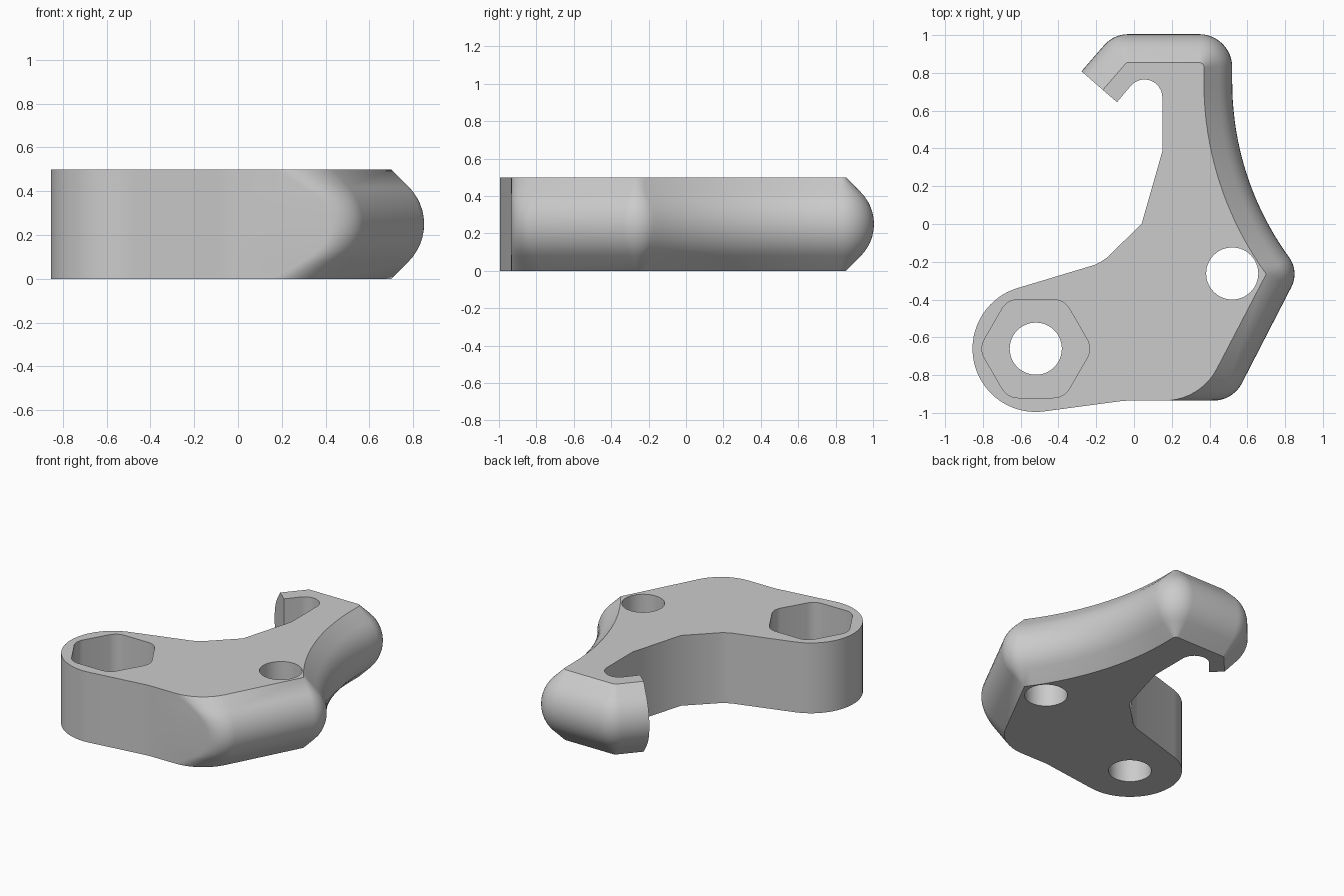
import bpy, bmesh
from math import sin, cos, radians, pi

HEIGHT, ROUND = 0.5, 0.15

if "Cube" in bpy.data.objects:
    bpy.data.objects.remove(bpy.data.objects["Cube"])

grey = bpy.data.materials.new("plain grey")
grey.use_nodes = True
grey.diffuse_color = (0.6, 0.6, 0.6, 1)
grey.node_tree.nodes["Principled BSDF"].inputs["Base Color"].default_value = (0.6, 0.6, 0.6, 1)


def arc(cx, cy, r, start, end, n):
    """Points along an arc, angles in degrees."""
    angles = [radians(start + (end - start) * i / n) for i in range(n + 1)]
    return [(cx + r * cos(a), cy + r * sin(a)) for a in angles]


def loft(name, loops):
    """Solid skinned through closed loops of equal length, bottom to top."""
    bm = bmesh.new()
    rings = [[bm.verts.new(p) for p in loop] for loop in loops]
    n = len(rings[0])
    for low, high in zip(rings, rings[1:]):
        for i in range(n):
            j = (i + 1) % n
            bm.faces.new((low[i], low[j], high[j], high[i]))
    bm.faces.new(rings[0][::-1])
    bm.faces.new(rings[-1])
    bmesh.ops.remove_doubles(bm, verts=bm.verts[:], dist=0.0005)
    bmesh.ops.recalc_face_normals(bm, faces=bm.faces[:])
    mesh = bpy.data.meshes.new(name)
    bm.to_mesh(mesh)
    bm.free()
    obj = bpy.data.objects.new(name, mesh)
    bpy.context.collection.objects.link(obj)
    mesh.materials.append(grey)
    return obj


def prism(name, points, low, high):
    return loft(name, [[(x, y, z) for x, y in points] for z in (low, high)])


# Rounded rim: pairs of (point on the flat face, point at mid height)
rim = []


def add_rim(x, y, angle):
    a = radians(angle)
    rim.append(((x, y), (x + ROUND * cos(a), y + ROUND * sin(a))))


def add_fan(cx, cy, r, start, end, n):
    for i in range(n + 1):
        angle = start + (end - start) * i / n
        x, y = cx + r * cos(radians(angle)), cy + r * sin(radians(angle))
        add_rim(x, y, angle)


# Lower corner, where the rounding runs out into the flat front
inner = arc(0.16, -0.62, 0.315, -90, -28.6, 10)
outer = arc(0.42, -0.765, 0.17, -90, -28.6, 10)
rim += list(zip(inner, outer))
# Right point
add_fan(0.70, -0.265, 0, -28.6, 36, 10)
# Concave right side
for i in range(1, 21):
    a = 36 * (1 - i / 20)
    add_rim(0.37 + 1.726 * (1 - cos(radians(a))), 0.75 - 1.726 * sin(radians(a)), a)
# Top corner and hook bend
add_fan(0.345, 0.83, 0.025, 0, 90, 12)
add_fan(-0.03, 0.835, 0.02, 90, 139, 8)
add_rim(-0.165, 0.71, 139)

# Plain wall: hook mouth, left side, lug
wall = [(-0.09, 0.645)]
wall += arc(0.055, 0.67, 0.095, 139, 0, 16)
wall += [(0.15, 0.385), (0.04, 0.0), (-0.12, -0.155), (-0.145, -0.18),
         (-0.175, -0.2), (-0.21, -0.217)]
wall += arc(-0.52, -0.66, 0.335, 108, 277, 36)
wall += [(-0.1, -0.942), (-0.065, -0.937), (-0.03, -0.935)]

# Rim section: sloped edge, round middle, sloped edge
bend, radius = 0.171, 0.241
section = [(0, 1)]
for i in range(13):
    a = radians(-45 + 90 * i / 12)
    section.append((HEIGHT / 2 + radius * sin(a), radius * (1 - cos(a)) / ROUND))
section.append((HEIGHT, 1))

layers = []
for z, t in section:
    loop = [(o[0] + (p[0] - o[0]) * t, o[1] + (p[1] - o[1]) * t, z) for p, o in rim]
    layers.append(loop + [(x, y, z) for x, y in wall])
body = loft("hook_bracket", layers)

# Bolt holes and the six-sided nut pocket
lug = (-0.52, -0.66)
pocket = []
for k in range(6):
    a = 60 * k
    pocket += arc(lug[0] + 0.187 * cos(radians(a)), lug[1] + 0.187 * sin(radians(a)),
                  0.098, a - 30, a + 30, 6)
cutters = [
    prism("lug_hole_cutter", arc(*lug, 0.138, 0, 352.5, 47), -0.1, 0.6),
    prism("side_hole_cutter", arc(0.52, -0.262, 0.138, 0, 352.5, 47), -0.1, 0.6),
    prism("nut_pocket_cutter", pocket, 0.19, 0.6),
]
bpy.context.view_layer.objects.active = body
for cutter in cutters:
    cutter.hide_render = True
    mod = body.modifiers.new("cut", "BOOLEAN")
    mod.operation = "DIFFERENCE"
    mod.solver = "EXACT"
    mod.object = cutter
    bpy.ops.object.modifier_apply(modifier=mod.name)
    bpy.data.objects.remove(cutter)

bpy.ops.object.select_all(action="DESELECT")
body.select_set(True)
bpy.ops.object.shade_smooth_by_angle(angle=radians(30))
